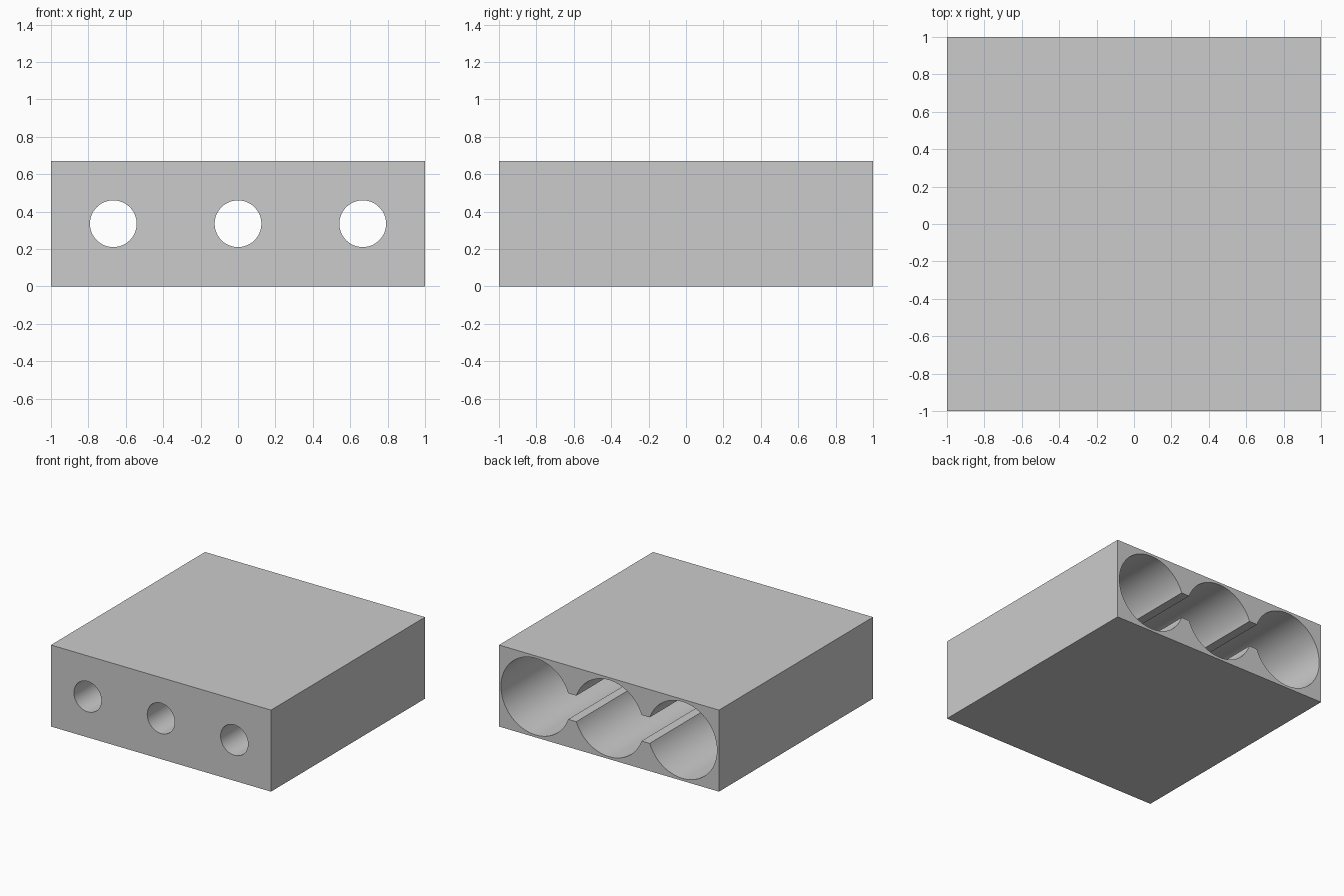
import bpy, bmesh, math
from mathutils import Vector

HEIGHT = 0.67
PITCH = 2 / 3
MID_Z = HEIGHT / 2
BORE_R = 0.315
HOLE_R = 0.125
SLOT_HALF = 0.107     # half height of the slots joining the bores
WALL_Y = -0.7         # inner face of the front wall
ARC_STEPS = 48

old = bpy.data.objects.get("Cube")
if old:
    bpy.data.objects.remove(old, do_unlink=True)

grey = bpy.data.materials.new("plain grey")
grey.use_nodes = True
colour = (0.6, 0.6, 0.6, 1)
grey.diffuse_color = colour
grey.node_tree.nodes["Principled BSDF"].inputs["Base Color"].default_value = colour


def prism(name, outline, y0, y1):
    """Extrude an x-z outline from y0 to y1."""
    bm = bmesh.new()
    face = bm.faces.new([bm.verts.new((x, y0, z)) for x, z in outline])
    result = bmesh.ops.extrude_face_region(bm, geom=[face])
    moved = [v for v in result["geom"] if isinstance(v, bmesh.types.BMVert)]
    bmesh.ops.translate(bm, verts=moved, vec=Vector((0, y1 - y0, 0)))
    bmesh.ops.recalc_face_normals(bm, faces=bm.faces)
    mesh = bpy.data.meshes.new(name)
    bm.to_mesh(mesh)
    bm.free()
    mesh.materials.append(grey)
    obj = bpy.data.objects.new(name, mesh)
    bpy.context.collection.objects.link(obj)
    return obj


def arc(cx, radius, start, end, steps):
    angles = [start + (end - start) * i / steps for i in range(steps + 1)]
    return [(cx + radius * math.cos(a), radius * math.sin(a)) for a in angles]


# Solid block
block = prism("holder_block", [(-1, 0), (1, 0), (1, HEIGHT), (-1, HEIGHT)], -1, 1)

# Three bores joined by slots, open at the back
centres = [-PITCH, 0, PITCH]
lip = math.asin(SLOT_HALF / BORE_R)
upper = []
for cx in centres:
    start = math.pi if cx == centres[0] else math.pi - lip
    end = 0 if cx == centres[-1] else lip
    upper += arc(cx, BORE_R, start, end, ARC_STEPS)
lower = [(x, -z) for x, z in reversed(upper[1:-1])]
outline = [(x, z + MID_Z) for x, z in upper + lower]
cutters = [prism("bore_cutter", outline, WALL_Y, 1.1)]

# Small round holes through the front wall
for cx in centres:
    ring = arc(cx, HOLE_R, 0, 2 * math.pi, ARC_STEPS)[:-1]
    ring = [(x, z + MID_Z) for x, z in ring]
    cutters.append(prism("hole_cutter", ring, -1.1, WALL_Y + 0.1))

# Cut the block
bpy.ops.object.select_all(action="DESELECT")
bpy.context.view_layer.objects.active = block
block.select_set(True)
for cutter in cutters:
    cutter.hide_render = True
    mod = block.modifiers.new("cut", "BOOLEAN")
    mod.operation = "DIFFERENCE"
    mod.solver = "EXACT"
    mod.object = cutter
    bpy.ops.object.modifier_apply(modifier=mod.name)
for cutter in cutters:
    bpy.data.objects.remove(cutter, do_unlink=True)

# Smooth bores, sharp rims
bpy.ops.object.shade_smooth_by_angle(angle=math.radians(30))
